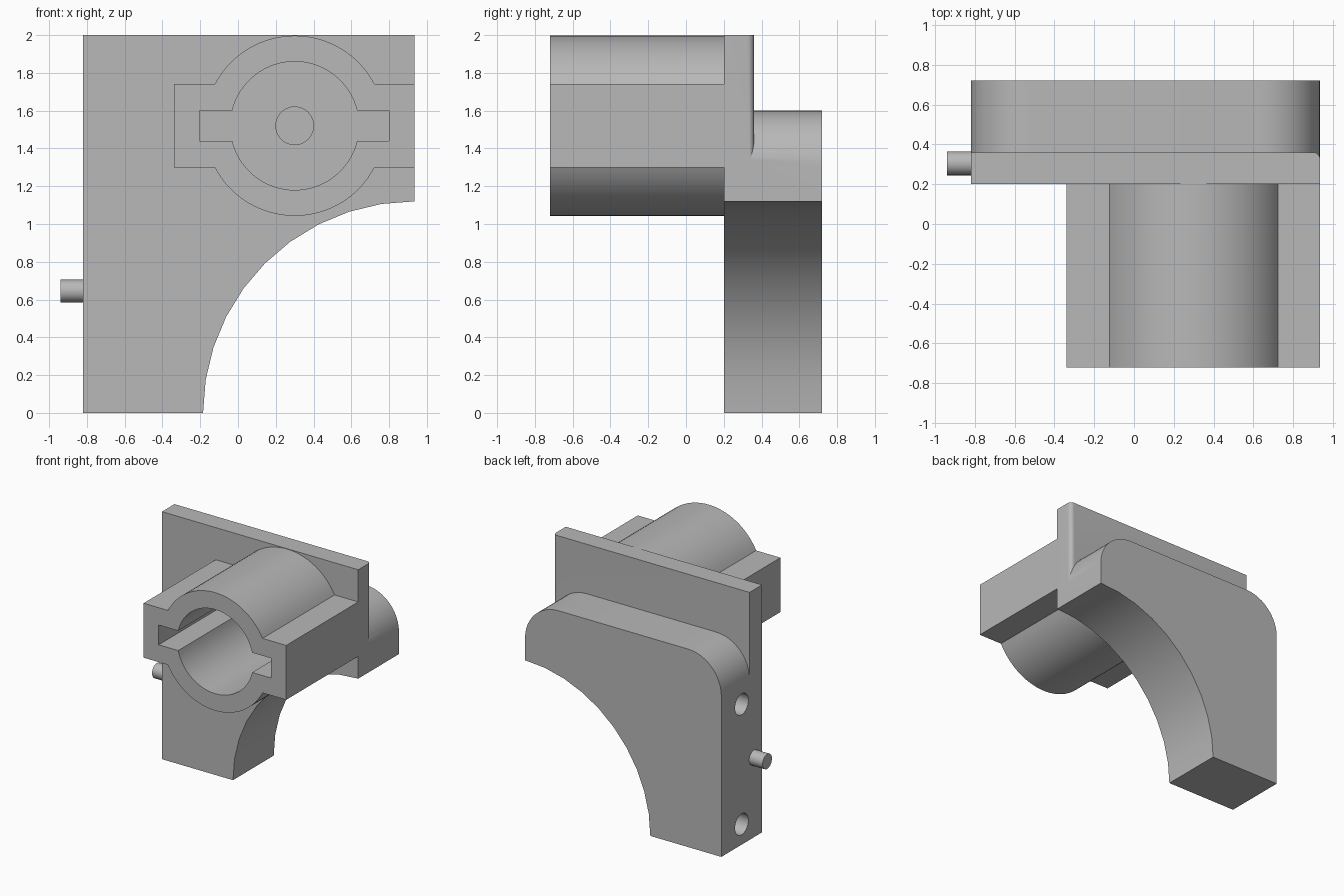
import bpy, bmesh
from math import sin, cos, asin, pi, radians
from mathutils import Vector

cube = bpy.data.objects.get("Cube")
if cube:
    bpy.data.objects.remove(cube, do_unlink=True)

grey = bpy.data.materials.new("plain grey")
grey.use_nodes = True
colour = (0.48, 0.48, 0.48, 1)
grey.diffuse_color = colour
grey.node_tree.nodes["Principled BSDF"].inputs["Base Color"].default_value = colour

PLACE = {"x": lambda u, v, d: (d, u, v),
         "y": lambda u, v, d: (u, d, v),
         "z": lambda u, v, d: (u, v, d)}


def prism(name, outline, axis, start, end):
    """Extrude a closed 2D outline along an axis."""
    bm = bmesh.new()
    verts = [bm.verts.new(PLACE[axis](u, v, start)) for u, v in outline]
    face = bm.faces.new(verts)
    moved = bmesh.ops.extrude_face_region(bm, geom=[face])["geom"]
    shift = Vector(PLACE[axis](0, 0, end - start))
    bmesh.ops.translate(bm, vec=shift,
                        verts=[g for g in moved if isinstance(g, bmesh.types.BMVert)])
    bmesh.ops.recalc_face_normals(bm, faces=bm.faces)
    mesh = bpy.data.meshes.new(name)
    bm.to_mesh(mesh)
    bm.free()
    mesh.materials.append(grey)
    obj = bpy.data.objects.new(name, mesh)
    bpy.context.collection.objects.link(obj)
    return obj


def arc(cu, cv, r, a0, a1, n):
    return [(cu + r * cos(a0 + (a1 - a0) * i / n),
             cv + r * sin(a0 + (a1 - a0) * i / n)) for i in range(n + 1)]


def circle(cu, cv, r, n=40):
    return arc(cu, cv, r, 0, 2 * pi, n)[:-1]


def winged_circle(r, half, left, right, n=32):
    """Circle with a rectangular wing on each side."""
    cx, cz = 0.3, 1.52
    a = asin(half / r)
    return (arc(cx, cz, r, a, pi - a, n) + [(left, cz + half), (left, cz - half)]
            + arc(cx, cz, r, pi + a, 2 * pi - a, n)
            + [(right, cz - half), (right, cz + half)])


def combine(obj, tool, operation):
    mod = obj.modifiers.new(operation.lower(), "BOOLEAN")
    mod.operation, mod.solver, mod.object = operation, "EXACT", tool
    bpy.context.view_layer.objects.active = obj
    bpy.ops.object.modifier_apply(modifier=mod.name)
    bpy.data.objects.remove(tool, do_unlink=True)


L, R, FRONT, BACK = -0.82, 0.935, 0.2, 0.72

# Thick bracket with rounded shoulders and a concave quarter-circle underside
rad, top = 0.3, 1.6
outline = ([(L, 0)] + arc(R, 0, 1.12, pi, pi / 2, 10)
           + arc(R - rad, top - rad, rad, 0, pi / 2, 12)
           + arc(L + rad, top - rad, rad, pi / 2, pi, 12))
bracket = prism("bracket", outline, "y", FRONT, BACK)

# Thin upper panel with one rounded rear edge
edge = 0.035
panel_back = 0.36
panel = prism("panel", [(L, FRONT), (R, FRONT)]
              + arc(R - edge, panel_back - edge, edge, 0, pi / 2, 8)
              + [(L, panel_back)], "z", 1.2, 2.0)
combine(bracket, panel, "UNION")

# Blind holes: two in the side, one at the bottom of the bore
for z in (0.165, 1.135):
    combine(bracket, prism("side_hole", circle(0.46, z, 0.085), "x", L - 0.1, L + 0.3),
            "DIFFERENCE")
combine(bracket, prism("centre_hole", circle(0.3, 1.52, 0.1), "y", FRONT - 0.1, 0.34),
        "DIFFERENCE")

# Barrel with side wings and a keyed bore
barrel = prism("barrel", winged_circle(0.477, 0.22, -0.34, R), "y", -BACK, FRONT)
bore = prism("bore", winged_circle(0.34, 0.08, -0.205, 0.8), "y", -BACK - 0.1, FRONT + 0.1)
combine(barrel, bore, "DIFFERENCE")

# Locating pin on the side
pin = prism("locating_pin", circle(0.305, 0.645, 0.06, 32), "x", -0.94, L + 0.02)

# Smooth curved walls, keep edges sharp
for obj in (bracket, barrel, pin):
    bpy.ops.object.select_all(action="DESELECT")
    obj.select_set(True)
    bpy.context.view_layer.objects.active = obj
    bpy.ops.object.shade_smooth_by_angle(angle=radians(25))
